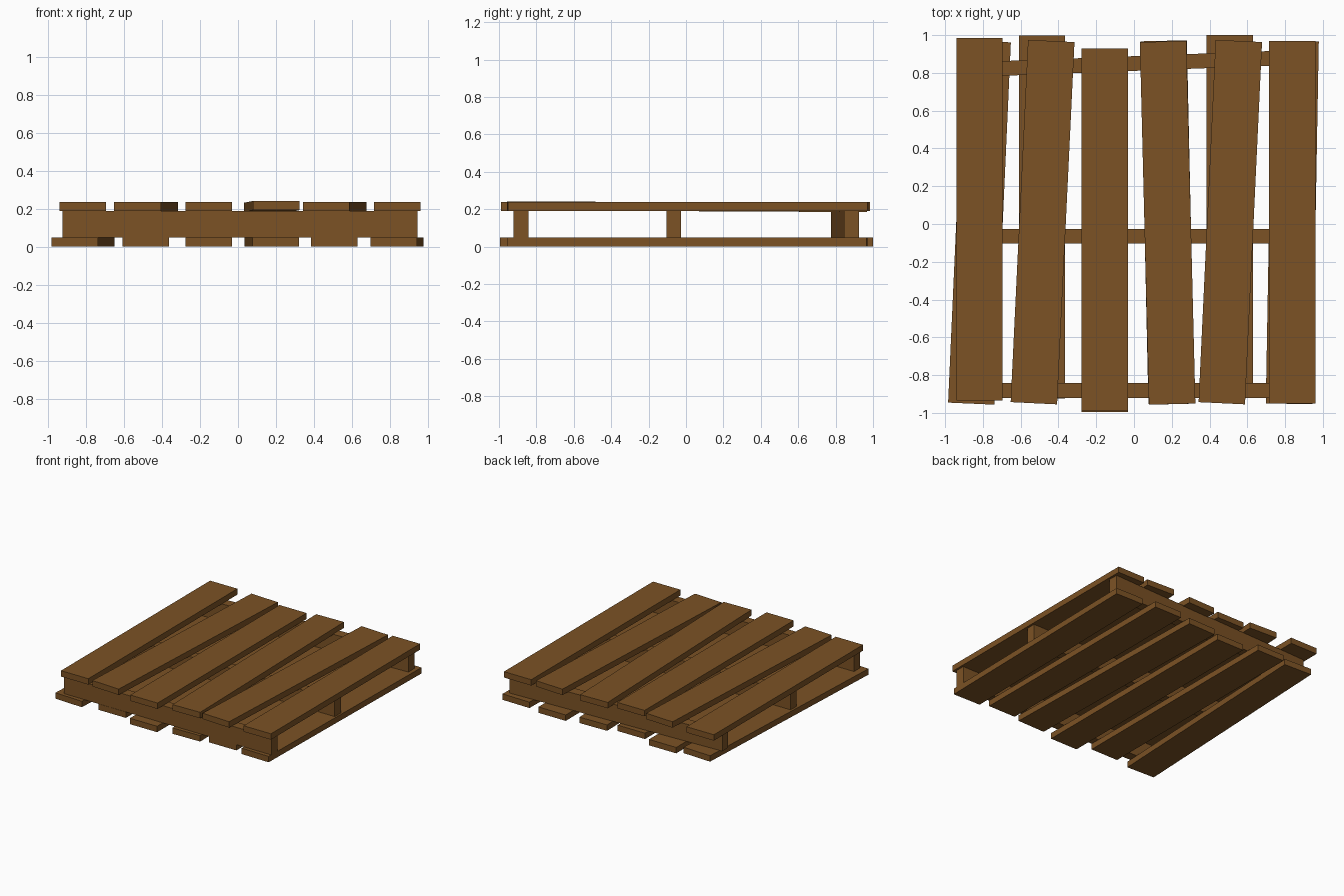
import bpy
from mathutils import Matrix, Euler, Vector

if "Cube" in bpy.data.objects:
    bpy.data.objects.remove(bpy.data.objects["Cube"])

wood = bpy.data.materials.new("wood")
wood.diffuse_color = (0.20, 0.085, 0.018, 1)
wood.use_nodes = True
wood.node_tree.nodes["Principled BSDF"].inputs["Base Color"].default_value = wood.diffuse_color


def plank(name, size, loc, yaw=0.0, pitch=0.0):
    """Box of the given size, turned slightly out of true."""
    bpy.ops.mesh.primitive_cube_add(size=1)
    ob = bpy.context.object
    ob.name = name
    ob.data.transform(Matrix.LocRotScale(Vector(loc), Euler((pitch, 0, yaw)), Vector(size)))
    ob.data.materials.append(wood)
    return ob


W, L, T = 0.246, 1.92, 0.048   # board width, length, thickness
TOP_Z, BOTTOM_Z = 0.213, 0.0255

# Deck boards: x, y, yaw, pitch
top_boards = [
    (-0.818, 0.025, 0, 0),
    (-0.484, 0.010, -0.048, 0),
    (-0.155, -0.030, 0, 0),
    (0.178, 0.006, 0.025, -0.005),
    (0.510, 0.010, -0.047, 0),
    (0.839, 0.010, 0, 0),
]
# Base boards
bottom_boards = [
    (-0.818, 0.008, -0.045, 0),
    (-0.487, 0.037, 0, 0),
    (-0.155, -0.035, 0, 0),
    (0.178, 0.010, 0.022, 0),
    (0.507, 0.040, 0, 0),
    (0.838, 0.008, -0.018, 0),
]
for label, z, boards in (("top_board", TOP_Z, top_boards), ("bottom_board", BOTTOM_Z, bottom_boards)):
    for i, (x, y, yaw, pitch) in enumerate(boards, 1):
        plank(f"{label}_{i}", (W, L, T), (x, y, z), yaw, pitch)

# Cross stringers between the two decks
for name, y, yaw in (("front_stringer", -0.882, 0), ("middle_stringer", -0.065, 0), ("back_stringer", 0.85, 0.0375)):
    plank(name, (1.87, 0.078, 0.141), (0.01, y, 0.1193), yaw)
